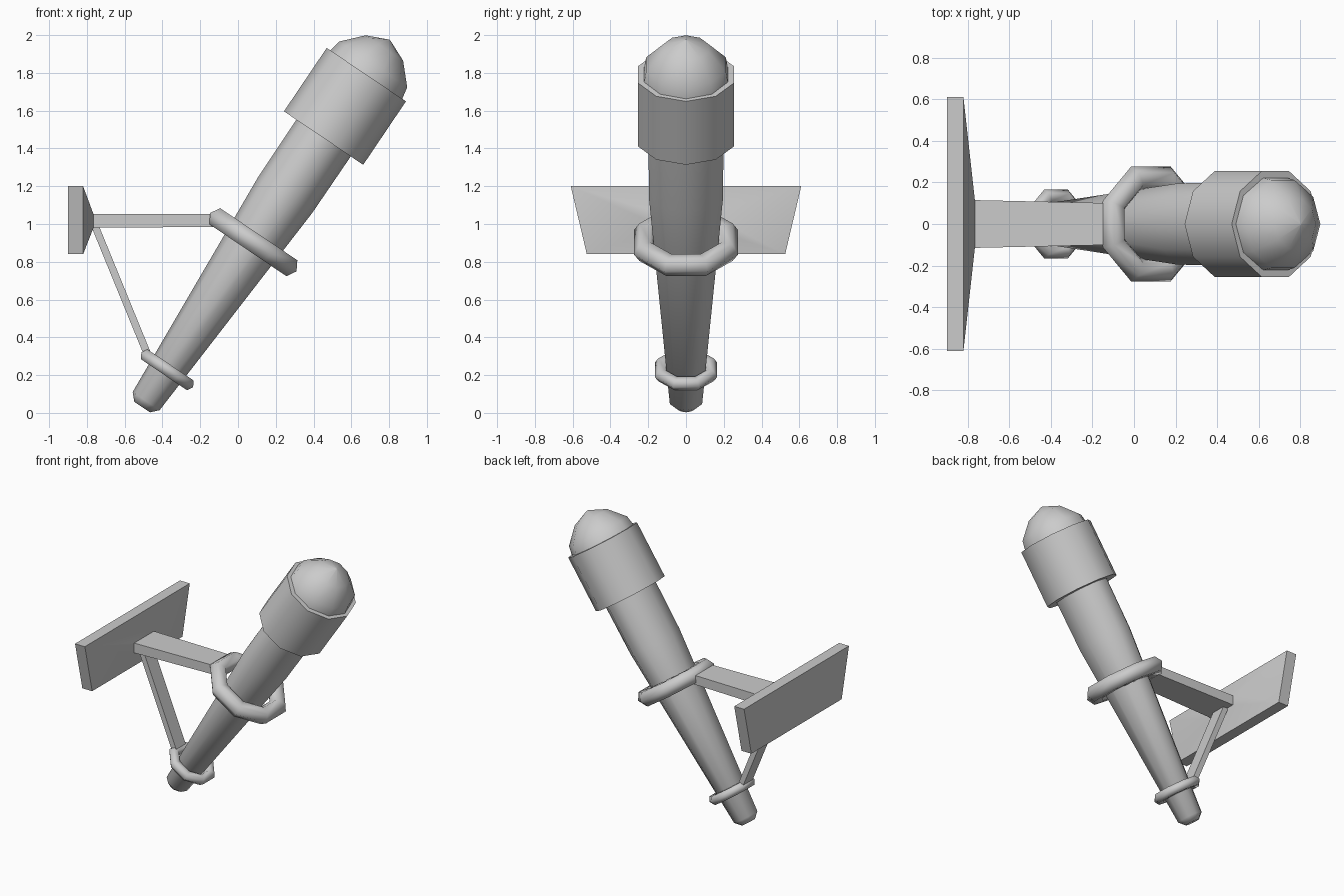
import bpy
import bmesh
import math
from mathutils import Matrix, Vector

cube = bpy.data.objects.get("Cube")
if cube:
    bpy.data.objects.remove(cube, do_unlink=True)

grey = bpy.data.materials.new("plain grey")
grey.use_nodes = True
colour = (0.6, 0.6, 0.6, 1)
grey.diffuse_color = colour
grey.node_tree.nodes["Principled BSDF"].inputs["Base Color"].default_value = colour

# Leaning frame: local z runs up the torch from the underside of the collar
LEAN = Matrix.Translation((0.453, 0, 1.455)) @ Matrix.Rotation(math.radians(34), 4, "Y")


def loft(name, rings, matrix=Matrix(), closed=False):
    """Skin equal-sized rings of points; cap the ends or join them in a loop."""
    bm = bmesh.new()
    loops = [[bm.verts.new(p) for p in ring] for ring in rings]
    n = len(loops[0])
    following = loops[1:] + loops[:1] if closed else loops[1:]
    for a, b in zip(loops, following):
        for i in range(n):
            j = (i + 1) % n
            bm.faces.new((a[i], a[j], b[j], b[i]))
    if not closed:
        bm.faces.new(loops[0])
        bm.faces.new(loops[-1])
    bmesh.ops.recalc_face_normals(bm, faces=bm.faces)
    mesh = bpy.data.meshes.new(name)
    bm.to_mesh(mesh)
    bm.free()
    mesh.materials.append(grey)
    obj = bpy.data.objects.new(name, mesh)
    obj.matrix_world = matrix
    bpy.context.collection.objects.link(obj)
    bpy.ops.object.select_all(action="DESELECT")
    obj.select_set(True)
    bpy.context.view_layer.objects.active = obj
    bpy.ops.object.shade_smooth_by_angle(angle=math.radians(65))
    return obj


def turned(name, profile, sides=10):
    """Round part along the torch from (radius across, radius in y, height)."""
    angles = [math.tau * i / sides for i in range(sides)]
    return loft(name, [[(rx * math.cos(a), ry * math.sin(a), z) for a in angles]
                       for rx, ry, z in profile], LEAN)


def band(name, radius, tube, height):
    """Eight-sided hoop with a six-sided tube."""
    rings = []
    for k in range(8):
        a = math.tau * (k + 0.5) / 8
        ring = []
        for m in range(6):
            b = math.tau * m / 6
            r = radius + tube * math.cos(b) / math.cos(math.pi / 8)
            ring.append((r * math.cos(a), r * math.sin(a), height + tube * math.sin(b)))
        rings.append(ring)
    return loft(name, rings, LEAN, closed=True)


def rect(x, top, bottom, z_top, z_bottom):
    """Upright trapezoid facing x, with half widths at its top and bottom."""
    return [(x, -bottom, z_bottom), (x, bottom, z_bottom), (x, top, z_top), (x, -top, z_top)]


# Torch
turned("shaft", [(0.05, 0.05, -1.718), (0.086, 0.09, -1.68),
                 (0.172, 0.205, -0.36), (0.174, 0.21, 0.05)])
turned("collar", [(0.253, 0.268, 0), (0.253, 0.268, 0.405)])
turned("domed_tip", [(0.232, 0.235, 0.39), (0.217, 0.222, 0.47),
                     (0.12, 0.125, 0.575), (0.005, 0.005, 0.626)])

# Hoops around the shaft
band("upper_hoop", 0.235, 0.059, -0.665)
band("lower_hoop", 0.14, 0.036, -1.48)

# Wall plate, tapering forward to the arm
loft("wall_plate", [rect(-0.9, 0.61, 0.525, 1.2, 0.84),
                    rect(-0.82, 0.61, 0.525, 1.2, 0.84),
                    rect(-0.765, 0.115, 0.115, 1.052, 0.98)])
loft("arm", [rect(-0.775, 0.115, 0.115, 1.052, 0.98),
             rect(-0.1, 0.1, 0.1, 1.052, 0.985)])

# Slanted brace between the arm root and the lower hoop
top, foot = Vector((-0.755, 0, 0.985)), Vector((-0.475, 0, 0.3))
side = Vector((0.018, 0, 0.007))
width = Vector((0, 0.055, 0))
loft("brace", [[p - side - width, p + side - width, p + side + width, p - side + width]
               for p in (top, foot)])
